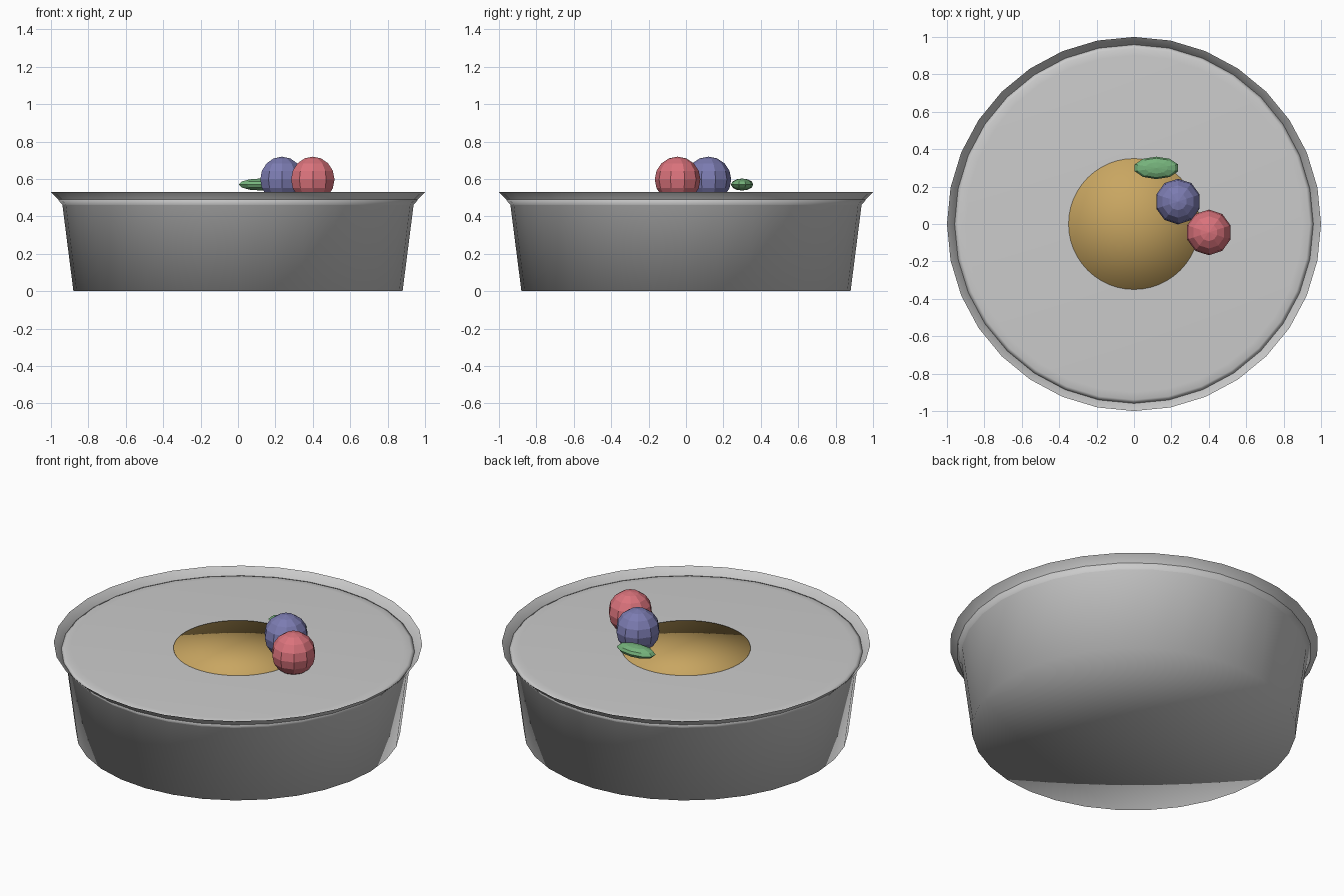
import bpy
import bmesh
import math

if "Cube" in bpy.data.objects:
    bpy.data.objects.remove(bpy.data.objects["Cube"])


def material(name, rgb):
    m = bpy.data.materials.new(name)
    m.diffuse_color = (*rgb, 1.0)
    m.use_nodes = True
    m.node_tree.nodes["Principled BSDF"].inputs["Base Color"].default_value = m.diffuse_color
    return m


def finish(name, bm, mat=None, smooth=False):
    me = bpy.data.meshes.new(name)
    bm.to_mesh(me)
    bm.free()
    ob = bpy.data.objects.new(name, me)
    bpy.context.collection.objects.link(ob)
    if mat:
        me.materials.append(mat)
    for p in me.polygons:
        p.use_smooth = smooth
    return ob


def lathe(name, profile, mat=None, segs=32):
    """Spin (radius, z) points around z; a zero radius becomes a pole."""
    bm = bmesh.new()
    rings = []
    for r, z in profile:
        if r == 0:
            rings.append([bm.verts.new((0, 0, z))] * segs)
        else:
            rings.append([bm.verts.new((r * math.cos(math.tau * i / segs),
                                        r * math.sin(math.tau * i / segs), z))
                          for i in range(segs)])
    for a, b in zip(rings, rings[1:]):
        for i in range(segs):
            j = (i + 1) % segs
            loop = list(dict.fromkeys((a[i], a[j], b[j], b[i])))
            bm.faces.new(loop)
    return finish(name, bm, mat, True)


def ball(name, center, size, mat, segs, rings):
    bm = bmesh.new()
    bmesh.ops.create_uvsphere(bm, u_segments=segs, v_segments=rings, radius=1)
    bmesh.ops.scale(bm, vec=size, verts=bm.verts)
    bmesh.ops.translate(bm, vec=center, verts=bm.verts)
    return finish(name, bm, mat)


# Thin dish with flared rim
lathe("dish", [(0, 0), (0.88, 0), (0.94, 0.47), (1.0, 0.53)])

# Filling with a softly rounded edge
lathe("filling", [(0.92, 0.44), (0.962, 0.488), (0.94, 0.497), (0.90, 0.50), (0, 0.50)])

# Sauce pool in the middle
lathe("sauce", [(0.35, 0.499), (0.35, 0.505), (0, 0.505)],
      material("sauce_brown", (0.58, 0.38, 0.12)), 48)

# Berries and mint leaf
R = 0.122
ball("red_berry", (0.40, -0.045, 0.597), (R, R, R), material("berry_red", (0.70, 0.17, 0.20)), 10, 8)
ball("blue_berry", (0.235, 0.12, 0.597), (R, R, R), material("berry_blue", (0.20, 0.20, 0.44)), 10, 8)
ball("mint_leaf", (0.12, 0.30, 0.57), (0.122, 0.06, 0.032), material("leaf_green", (0.18, 0.45, 0.20)), 10, 6)
